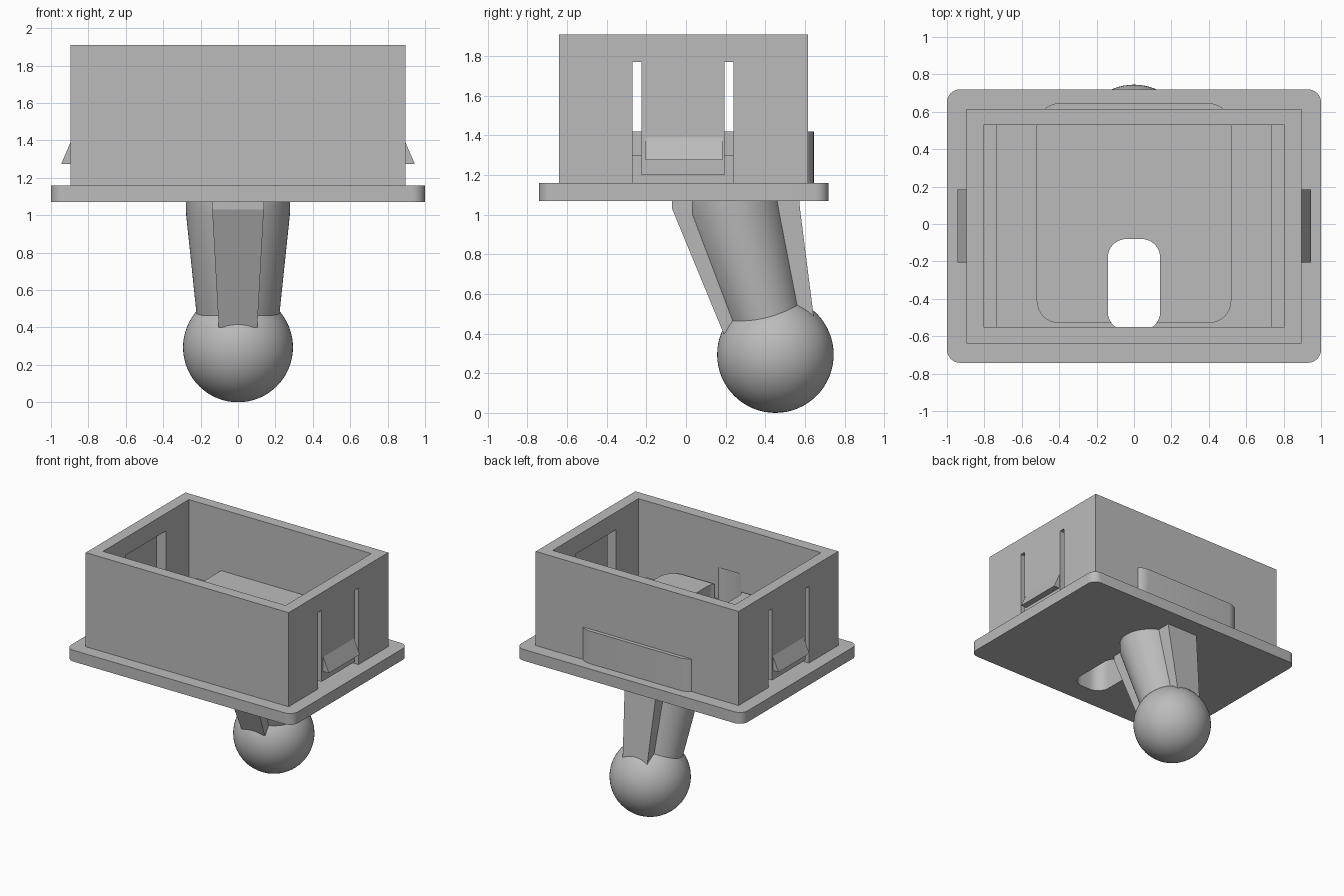
import bpy
import bmesh
from math import cos, sin, pi, radians

old = bpy.data.objects.get("Cube")
if old:
    bpy.data.objects.remove(old, do_unlink=True)

grey = bpy.data.materials.new("plain grey")
grey.use_nodes = True
grey.diffuse_color = (0.5, 0.5, 0.5, 1)
grey.node_tree.nodes["Principled BSDF"].inputs["Base Color"].default_value = (0.5, 0.5, 0.5, 1)


def loft(name, sections):
    """Closed solid through rings that share one point count."""
    bm = bmesh.new()
    rings = [[bm.verts.new(p) for p in ring] for ring in sections]
    for a, b in zip(rings, rings[1:]):
        for i in range(len(a)):
            j = (i + 1) % len(a)
            bm.faces.new((a[i], a[j], b[j], b[i]))
    bm.faces.new(rings[0][::-1])
    bm.faces.new(rings[-1])
    bmesh.ops.recalc_face_normals(bm, faces=bm.faces)
    mesh = bpy.data.meshes.new(name)
    bm.to_mesh(mesh)
    bm.free()
    mesh.materials.append(grey)
    ob = bpy.data.objects.new(name, mesh)
    bpy.context.collection.objects.link(ob)
    return ob


def rect(x0, x1, y0, y1, z):
    return [(x0, y0, z), (x1, y0, z), (x1, y1, z), (x0, y1, z)]


def rounded(x0, x1, y0, y1, z, r, n=8):
    centres = [(x1 - r, y1 - r), (x0 + r, y1 - r), (x0 + r, y0 + r), (x1 - r, y0 + r)]
    return [(cx + r * cos((q + i / n) * pi / 2), cy + r * sin((q + i / n) * pi / 2), z)
            for q, (cx, cy) in enumerate(centres) for i in range(n + 1)]


def ellipse(y0, y1, rx, z, n=64):
    cy, ry = (y0 + y1) / 2, (y1 - y0) / 2
    return [(rx * cos(2 * pi * i / n), cy + ry * sin(2 * pi * i / n), z) for i in range(n)]


def box(name, x0, x1, y0, y1, z0, z1):
    return loft(name, [rect(x0, x1, y0, y1, z) for z in (z0, z1)])


def rounded_box(name, x0, x1, y0, y1, z0, z1, r):
    return loft(name, [rounded(x0, x1, y0, y1, z, r) for z in (z0, z1)])


def activate(ob):
    bpy.ops.object.select_all(action='DESELECT')
    ob.select_set(True)
    bpy.context.view_layer.objects.active = ob


def cut(ob, cutter):
    mod = ob.modifiers.new("cut", 'BOOLEAN')
    mod.operation = 'DIFFERENCE'
    mod.solver = 'EXACT'
    mod.object = cutter
    activate(ob)
    bpy.ops.object.modifier_apply(modifier=mod.name)
    bpy.data.objects.remove(cutter, do_unlink=True)


def smooth(ob):
    activate(ob)
    bpy.ops.object.shade_smooth_by_angle(angle=radians(30))


BASE, TOP = 1.16, 1.91
LOW = BASE - 0.05

# Flange, open-topped housing and the raised block on its floor
flange = rounded_box("flange_plate", -1, 1, -0.742, 0.72, 1.07, BASE, 0.07)
housing = box("housing", -0.895, 0.895, -0.64, 0.615, BASE, TOP)
block = rounded_box("raised_block", -0.52, 0.52, -0.53, 0.645, BASE, 1.42, 0.12)
cut(housing, box("cavity", -0.805, 0.805, -0.55, 0.53, 1.30, TOP + 0.1))

# Relief grooves beside the floor, and slots that free a clip in each end wall
CLIP0, CLIP1, SLOT0, SLOT1, SLOT_TOP = -0.225, 0.195, -0.27, 0.24, 1.77
for s in (-1, 1):
    def side_cut(xa, xb, y0, y1, z1):
        x0, x1 = sorted((s * xa, s * xb))
        cut(housing, box("cutter", x0, x1, y0, y1, LOW, z1))
    side_cut(0.735, 0.805, -0.55, 0.53, 1.35)
    side_cut(0.78, 0.85, SLOT0, SLOT1, SLOT_TOP)
    side_cut(0.78, 0.95, SLOT0, CLIP0, SLOT_TOP)
    side_cut(0.78, 0.95, CLIP1, SLOT1, SLOT_TOP)
    side_cut(0.78, 0.95, SLOT0, SLOT1, 1.20)

    # Wedge-shaped barb on the clip
    profile = [(0.885, 1.275), (0.945, 1.275), (0.895, 1.39), (0.885, 1.39)]
    loft("clip_barb_" + ("left" if s > 0 else "right"),
         [[(s * x, y, z) for x, z in profile] for y in (-0.205, 0.185)])

# Cable opening through flange, floor and block
for part in (flange, housing, block):
    cut(part, rounded_box("opening", -0.14, 0.14, -0.57, -0.08, 1.0, 1.55, 0.1))
    smooth(part)

# Leaning tapered stem with a flat rib running through it
stem = loft("stem", [ellipse(0.245, 0.615, 0.212, 0.38),
                     ellipse(0.0, 0.505, 0.277, 1.0),
                     ellipse(0.0, 0.49, 0.28, 1.09)])
smooth(stem)
loft("stem_rib", [rect(-w, w, y0, y1, z) for w, y0, y1, z in
                  ((0.103, 0.19, 0.655, 0.40),
                   (0.138, -0.07, 0.575, 1.03),
                   (0.14, -0.07, 0.57, 1.09))])

# Ball at the end of the stem
bpy.ops.mesh.primitive_uv_sphere_add(segments=64, ring_count=32, radius=0.294,
                                     location=(0, 0.451, 0.294))
ball = bpy.context.object
ball.name = "ball"
ball.data.materials.append(grey)
smooth(ball)
